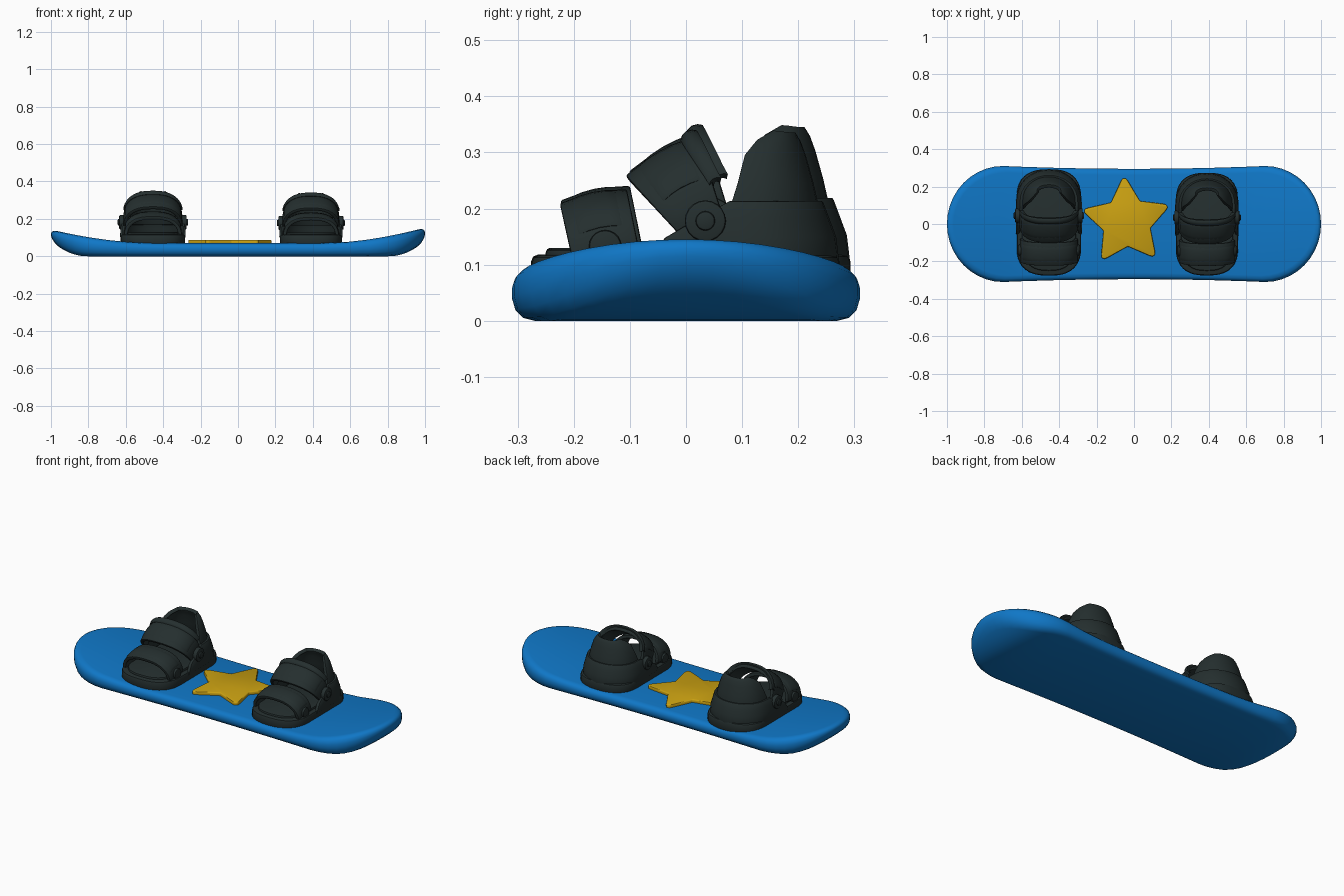
import bpy, math
from math import sin, cos, pi, radians

if "Cube" in bpy.data.objects:
    bpy.data.objects.remove(bpy.data.objects["Cube"])


def material(name, rgb):
    m = bpy.data.materials.new(name)
    m.diffuse_color = (*rgb, 1)
    m.use_nodes = True
    m.node_tree.nodes["Principled BSDF"].inputs["Base Color"].default_value = m.diffuse_color
    return m


BLUE = material("board blue", (0.005, 0.185, 0.57))
GOLD = material("star gold", (0.60, 0.36, 0.006))
DARK = material("binding charcoal", (0.018, 0.028, 0.028))


def make(name, verts, faces, mat, thick=0, bevel=0, segs=2, angle=40):
    me = bpy.data.meshes.new(name)
    me.from_pydata(verts, [], faces)
    ob = bpy.data.objects.new(name, me)
    bpy.context.collection.objects.link(ob)
    me.materials.append(mat)
    bpy.ops.object.select_all(action='DESELECT')
    ob.select_set(True)
    bpy.context.view_layer.objects.active = ob
    bpy.ops.object.mode_set(mode='EDIT')
    bpy.ops.mesh.select_all(action='SELECT')
    bpy.ops.mesh.normals_make_consistent(inside=False)
    bpy.ops.object.mode_set(mode='OBJECT')
    if thick:
        mod = ob.modifiers.new("thickness", 'SOLIDIFY')
        mod.thickness, mod.offset = thick, 0
    if bevel:
        mod = ob.modifiers.new("bevel", 'BEVEL')
        mod.width, mod.segments, mod.angle_limit = bevel, segs, radians(40)
    if thick or bevel:
        bpy.ops.object.convert(target='MESH')
    bpy.ops.object.shade_smooth_by_angle(angle=radians(angle))
    return ob


def grid_faces(rows, cols):
    return [(r * cols + c, r * cols + c + 1, (r + 1) * cols + c + 1, (r + 1) * cols + c)
            for r in range(rows - 1) for c in range(cols - 1)]


def prism(name, outline, z0, z1, mat, bevel, segs=2):
    n = len(outline)
    verts = [(x, y, z) for z in (z0, z1) for x, y in outline]
    faces = [(i, (i + 1) % n, (i + 1) % n + n, i + n) for i in range(n)]
    faces += [tuple(range(n))[::-1], tuple(range(n, 2 * n))]
    return make(name, verts, faces, mat, bevel=bevel, segs=segs)


# board: stacked outlines following the upturned nose and tail
def z_top(x):
    s = max(0, abs(x) - 0.45) / 0.53
    return 0.07 + (0.078 if x > 0 else 0.068) * s ** 1.8


def z_bottom(x):
    return 0.085 * (max(0, abs(x) - 0.8) / 0.2) ** 2.2


def half_width(x):
    a = abs(x)
    if a > 0.7:
        return 0.31 * math.sqrt(max(0, 1 - ((a - 0.7) / 0.3) ** 2))
    return 0.295 + 0.015 * (a / 0.7) ** 2


tip = [0.7 + 0.3 * sin(pi / 2 * i / 10) for i in range(11)]
xs = [-x for x in reversed(tip)] + [-0.6 + 0.15 * i for i in range(9)] + tip
n = len(xs)
loop = [(x, -half_width(x)) for x in xs] + [(x, half_width(x)) for x in xs[-2:0:-1]]
m = len(loop)
verts = []
profile = [(0.04, 0), (0.02, 0.06), (0.006, 0.22), (0, 0.45), (0, 0.65),
           (0.005, 0.83), (0.016, 0.95), (0.035, 1)]
for inset, t in profile:
    for x, y in loop:
        x, y = x * (1 - inset), y * (1 - inset / 0.31)
        verts.append((x, y, z_bottom(x) * (1 - t) + z_top(x) * t))
faces = [(r * m + i, r * m + (i + 1) % m, (r + 1) * m + (i + 1) % m, (r + 1) * m + i)
         for r in range(len(profile) - 1) for i in range(m)]
for base in (0, (len(profile) - 1) * m):
    for i in range(n - 1):
        quad = [i, i + 1, (m - i - 1) % m, (m - i) % m]
        faces.append(tuple(base + k for k in dict.fromkeys(quad)))
make("board", verts, faces, BLUE)

# star: chubby, softened badge on the deck
star = []
for i in range(10):
    a = radians(93 + 36 * i)
    if i % 2:
        star.append((-0.04 + 0.132 * cos(a), 0.012 + 0.132 * sin(a)))
    else:
        for d in (-0.09, -0.035, 0.035, 0.09):
            r = 0.218 if abs(d) > 0.05 else 0.233
            star.append((-0.04 + r * cos(a + d), 0.012 + r * sin(a + d)))
prism("star", star, 0.06, 0.088, GOLD, 0.006)


# binding parts, modelled around x = 0
def sole_outline(hw, y0, y1):
    pts = []
    for i in range(40):
        a = 2 * pi * i / 40
        x = hw * math.copysign(abs(cos(a)) ** 0.75, cos(a))
        r = 0.15
        y = (y1 - r if sin(a) > 0 else y0 + r) + r * math.copysign(abs(sin(a)) ** 0.85, sin(a))
        pts.append((x, y))
    return pts


def u_wall(name, levels, thick):
    # wall curving round the heel; each level is (z, half width, front y, back y)
    verts, cols = [], 21
    for z, hw, yf, yb in levels:
        depth = min(hw, (yb - yf) * 0.85)
        row = [(hw, yf + (yb - depth - yf) * k / 2) for k in range(2)]
        row += [(hw * cos(pi * k / 16), yb - depth + depth * sin(pi * k / 16) ** 0.9
                 if 0 < k < 16 else yb - depth) for k in range(17)]
        row += [(-x, y) for x, y in row[1::-1]]
        verts += [(x, y, z) for x, y in row]
    return make(name, verts, grid_faces(len(levels), cols), DARK, thick, 0.005)


def strap(name, origin, pitch, w, h, crown, base, thick=0.02, span=(0, 180), shift=0):
    # arched band tilted about x, wider or narrower at the crown
    verts, rows = [], 21
    cp, sp = cos(radians(pitch)), sin(radians(pitch))
    for i in range(rows):
        a = radians(span[0] + (span[1] - span[0]) * i / (rows - 1))
        x = w * math.copysign(abs(cos(a)) ** 0.8, cos(a))
        z = h * max(0, sin(a)) ** 0.8
        length = base + (crown - base) * z / h
        for j in range(5):
            f = j / 4 - 0.5
            y = f * length + shift
            zz = z + 0.006 * (1 - 4 * f * f)
            verts.append((x, origin[0] + y * cp - zz * sp, origin[1] + y * sp + zz * cp))
    return make(name, verts, grid_faces(rows, 5), DARK, thick, 0.005)


def disc(name, x, y, z, r, width):
    verts = [(x + sx * width / 2, y + r * cos(2 * pi * i / 20), z + r * sin(2 * pi * i / 20))
             for sx in (-1, 1) for i in range(20)]
    faces = [(i, (i + 1) % 20, (i + 1) % 20 + 20, i + 20) for i in range(20)]
    faces += [tuple(range(20)), tuple(range(20, 40))]
    return make(name, verts, faces, DARK, bevel=0.005)


def binding(side, cx, oy, s):
    parts = [
        prism(side + "_sole", sole_outline(0.172, -0.276, 0.293), 0.055, 0.118, DARK, 0.012),
        prism(side + "_footbed", sole_outline(0.145, -0.25, 0.26), 0.11, 0.13, DARK, 0.008),
        u_wall(side + "_heel_cup", [(0.10, 0.166, -0.06, 0.283), (0.15, 0.163, -0.03, 0.277),
                                    (0.185, 0.156, 0.03, 0.264), (0.217, 0.146, 0.09, 0.252)], 0.02),
        u_wall(side + "_highback", [(0.17, 0.142, 0.08, 0.253), (0.25, 0.122, 0.105, 0.235),
                                    (0.30, 0.103, 0.118, 0.221), (0.325, 0.083, 0.14, 0.212),
                                    (0.341, 0.058, 0.17, 0.202)], 0.02),
        strap(side + "_toe_strap", (-0.138, 0.115), 12, 0.145, 0.105, 0.125, 0.125),
        strap(side + "_toe_pad", (-0.138, 0.115), 12, 0.151, 0.111, 0.09, 0.08, 0.012, (20, 160)),
        strap(side + "_ankle_strap", (0.035, 0.180), 30, 0.148, 0.133, 0.15, 0.09),
        strap(side + "_ankle_pad", (0.035, 0.180), 30, 0.154, 0.139, 0.105, 0.06, 0.012, (22, 158)),
        strap(side + "_ankle_rim", (0.035, 0.180), 30, 0.150, 0.140, 0.02, 0.02, 0.024, (15, 165), 0.062),
    ]
    for tag, sx in (("left", -1), ("right", 1)):
        parts.append(disc(f"{side}_{tag}_ankle_pivot", sx * 0.165, 0.045, 0.182, 0.038, 0.03))
        parts.append(disc(f"{side}_{tag}_pivot_cap", sx * 0.178, 0.045, 0.182, 0.018, 0.02))
        parts.append(disc(f"{side}_{tag}_toe_pivot", sx * 0.148, -0.14, 0.135, 0.03, 0.03))
    for ob in parts:
        ob.location = (cx, oy, 0.07 * (1 - s))
        ob.scale = (s, s, s)


binding("left_binding", -0.455, 0, 1)
binding("right_binding", 0.39, -0.009, 0.965)
